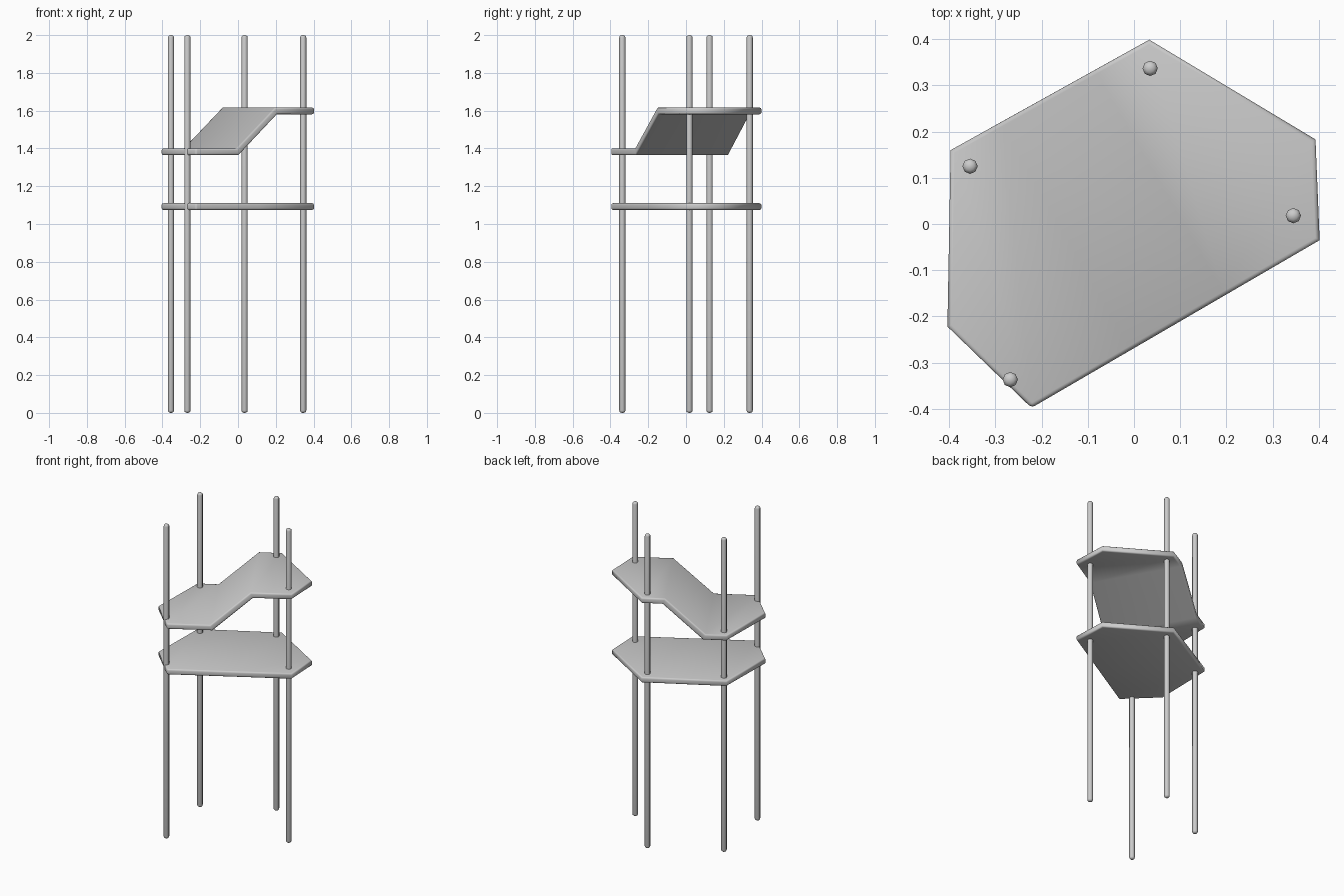
import bpy, bmesh, math
from mathutils import Vector

if "Cube" in bpy.data.objects:
    bpy.data.objects.remove(bpy.data.objects["Cube"])

OUTLINE = [(-0.404, -0.222), (-0.222, -0.398), (0.402, -0.035),
           (0.393, 0.183), (0.033, 0.399), (-0.397, 0.16)]
RODS = [(-0.355, 0.125), (-0.268, -0.337), (0.035, 0.337), (0.345, 0.018)]
THICK = 0.035
FOLD_DIR = Vector((math.cos(math.radians(30)), math.sin(math.radians(30)), 0))


def finish(name, bm, angle):
    mesh = bpy.data.meshes.new(name)
    bm.to_mesh(mesh)
    bm.free()
    ob = bpy.data.objects.new(name, mesh)
    bpy.context.collection.objects.link(ob)
    bpy.ops.object.select_all(action='DESELECT')
    bpy.context.view_layer.objects.active = ob
    ob.select_set(True)
    bpy.ops.object.shade_smooth_by_angle(angle=math.radians(angle))
    return ob


def shelf(name, profile):
    """Outline sheet bent along a (distance, height) profile, then thickened."""
    bm = bmesh.new()
    bm.faces.new([bm.verts.new((x, y, 0)) for x, y in OUTLINE])
    for u, z in profile:
        bmesh.ops.bisect_plane(bm, geom=bm.verts[:] + bm.edges[:] + bm.faces[:],
                               plane_co=FOLD_DIR * u, plane_no=FOLD_DIR)
    for v in bm.verts:
        u = v.co.dot(FOLD_DIR)
        (u0, z0), (u1, z1) = profile[0], profile[-1]
        t = 0 if u1 == u0 else min(1, max(0, (u - u0) / (u1 - u0)))
        v.co.z = z0 + (z1 - z0) * t
    ob = finish(name, bm, 50)
    solid = ob.modifiers.new("thickness", 'SOLIDIFY')
    solid.thickness = THICK
    solid.offset = 0
    solid.use_even_offset = True
    # round the rim only, leaving the folds and corners
    rim = ob.modifiers.new("rim", 'BEVEL')
    rim.limit_method = 'ANGLE'
    rim.angle_limit = math.radians(70)
    rim.width = 0.009
    rim.segments = 3
    return ob


# four round-ended upright rods
for i, (x, y) in enumerate(RODS):
    bm = bmesh.new()
    bmesh.ops.create_cone(bm, cap_ends=True, segments=8, radius1=0.0165,
                          radius2=0.0165, depth=2.0)
    rims = [e for e in bm.edges if abs(e.verts[0].co.z - e.verts[1].co.z) < 0.01]
    bmesh.ops.bevel(bm, geom=rims, offset=0.013, segments=3, profile=0.5,
                    affect='EDGES')
    rod = finish(f"rod_{i + 1}", bm, 50)
    rod.location = (x, y, 1.0)

# flat lower shelf and folded upper shelf
shelf("lower_shelf", [(0, 1.0925)])
shelf("upper_shelf", [(-0.135, 1.3825), (0.1, 1.5985)])
